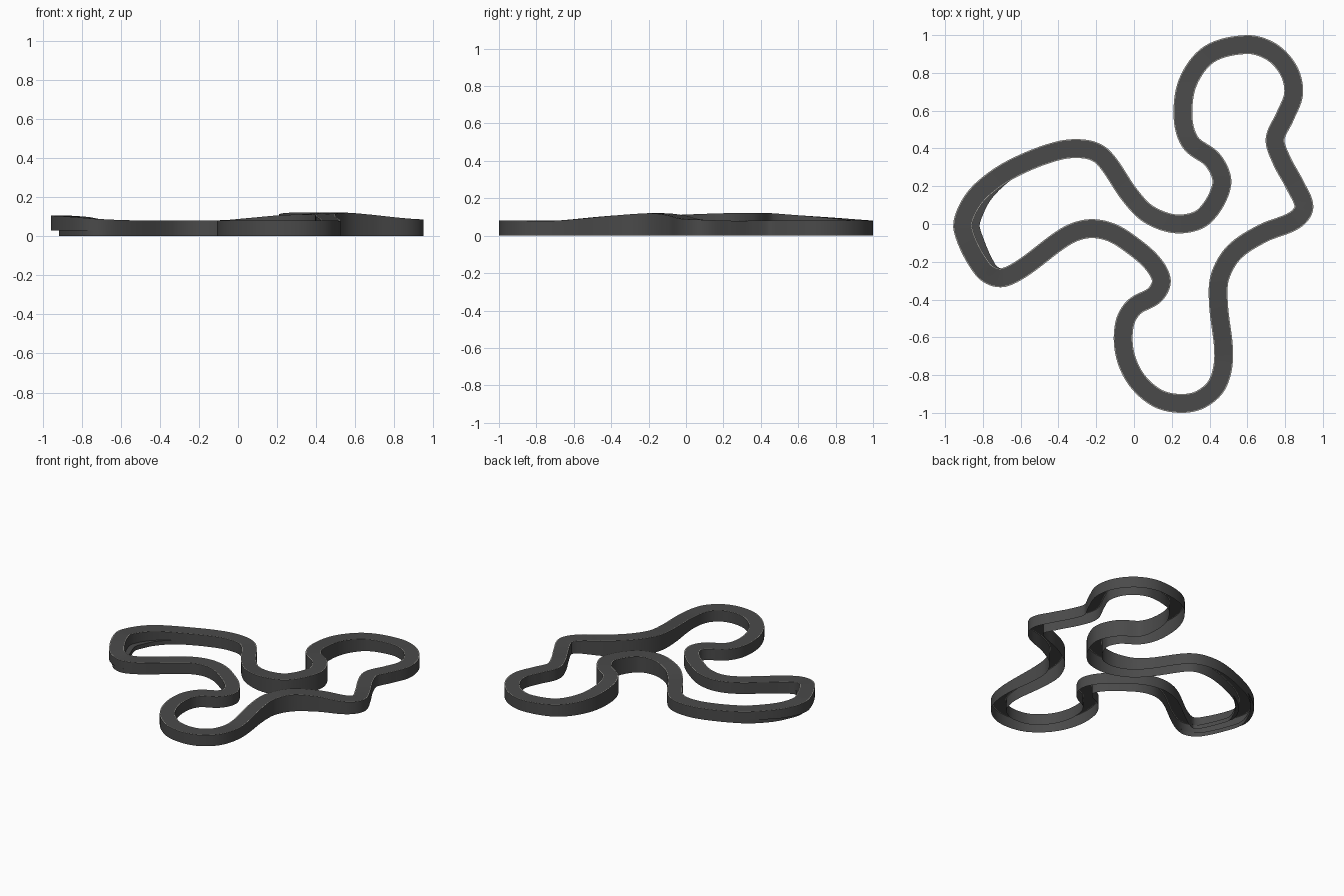
import bpy, bmesh, math
from mathutils import Vector

if "Cube" in bpy.data.objects:
    bpy.data.objects.remove(bpy.data.objects["Cube"])

# Centre line of the circuit, clockwise: x, y, top height
PATH = [
    (0.60, 0.95, .08), (0.73, 0.91, .08), (0.82, 0.81, .08), (0.845, 0.69, .08),
    (0.80, 0.57, .08), (0.747, 0.45, .08), (0.78, 0.34, .08), (0.85, 0.21, .08),
    (0.90, 0.09, .085), (0.85, 0.02, .09), (0.68, -0.05, .108), (0.53, -0.15, .12),
    (0.455, -0.28, .115), (0.447, -0.42, .105), (0.475, -0.70, .08), (0.44, -0.85, .08),
    (0.35, -0.93, .08), (0.24, -0.95, .08), (0.12, -0.92, .08), (0.01, -0.82, .08),
    (-0.05, -0.68, .08), (-0.05, -0.53, .08), (0.0, -0.44, .08), (0.11, -0.375, .08),
    (0.145, -0.30, .08), (0.10, -0.21, .08), (0.0, -0.12, .08), (-0.12, -0.045, .08),
    (-0.24, -0.025, .08), (-0.36, -0.065, .08), (-0.60, -0.24, .082), (-0.71, -0.285, .088),
    (-0.80, -0.24, .098), (-0.905, -0.03, .105), (-0.88, 0.08, .10), (-0.80, 0.185, .094),
    (-0.64, 0.295, .082), (-0.40, 0.388, .08), (-0.25, 0.395, .08), (-0.16, 0.35, .08),
    (-0.02, 0.15, .083), (0.08, 0.05, .093), (0.23, 0.0, .108), (0.37, 0.04, .113),
    (0.465, 0.21, .12), (0.42, 0.335, .122), (0.30, 0.43, .12), (0.26, 0.56, .112),
    (0.285, 0.75, .098), (0.40, 0.90, .085),
]
assert len(PATH) <= 50
HALF, LINE, STEP, SUB = 0.05, 0.005, 0.03, 8


def material(name, value):
    m = bpy.data.materials.new(name)
    m.diffuse_color = (*value, 1)
    m.use_nodes = True
    m.node_tree.nodes["Principled BSDF"].inputs["Base Color"].default_value = m.diffuse_color
    return m


def smooth_loop(points, sub):
    """Closed Catmull-Rom curve through the points."""
    p = [Vector(q) for q in points]
    n = len(p)
    out = []
    for i in range(n):
        a, b, c, d = p[i - 1], p[i], p[(i + 1) % n], p[(i + 2) % n]
        # tangents scaled for uneven spacing
        l0, l1, l2 = (b - a).length, (c - b).length, (d - c).length
        m1 = (c - a) * (l1 / (l0 + l1))
        m2 = (d - b) * (l1 / (l1 + l2))
        for k in range(sub):
            t = k / sub
            out.append(b * (2*t**3 - 3*t**2 + 1) + m1 * (t**3 - 2*t**2 + t)
                       + c * (3*t**2 - 2*t**3) + m2 * (t**3 - t**2))
    return out


line = smooth_loop(PATH, SUB)
count = len(line)
bm = bmesh.new()
rings, shifts = [], []

# Cross-section at every point: skirt, top with edge lines, skirt
for i, p in enumerate(line):
    t = line[(i + 1) % count] - line[i - 1]
    n = Vector((-t.y, t.x, 0)).normalized()
    base = Vector((p.x, p.y, 0))
    # the foot is set inwards under the raised left-hand bend
    d = 0.04 * min(1, max(0, (-0.68 - p.x) / 0.2))
    profile = [(HALF, 0, d), (HALF, STEP, d), (HALF, STEP, 0), (HALF, p.z, 0),
               (HALF - LINE, p.z, 0), (LINE - HALF, p.z, 0),
               (-HALF, p.z, 0), (-HALF, STEP, 0), (-HALF, STEP, d), (-HALF, 0, d)]
    rings.append([bm.verts.new(base + n * o + Vector((s, 0, z))) for o, z, s in profile])
    shifts.append(d)

# Skin the loop; the ledges exist only where the foot is set inwards
for i in range(count):
    j = (i + 1) % count
    for k in range(9):
        if k in (1, 7) and shifts[i] == 0 and shifts[j] == 0:
            continue
        a, b = rings[i], rings[j]
        f = bm.faces.new((a[k], a[k + 1], b[k + 1], b[k]))
        f.material_index = 1 if k in (3, 5) else 0
bmesh.ops.remove_doubles(bm, verts=bm.verts, dist=1e-5)

mesh = bpy.data.meshes.new("race_track")
bm.to_mesh(mesh)
bm.free()
mesh.materials.append(material("asphalt", (0.068, 0.068, 0.068)))
mesh.materials.append(material("pale_edge_line", (0.45, 0.44, 0.41)))
track = bpy.data.objects.new("race_track", mesh)
bpy.context.collection.objects.link(track)
bpy.context.view_layer.objects.active = track
track.select_set(True)
bpy.ops.object.shade_smooth_by_angle(angle=math.radians(35))
